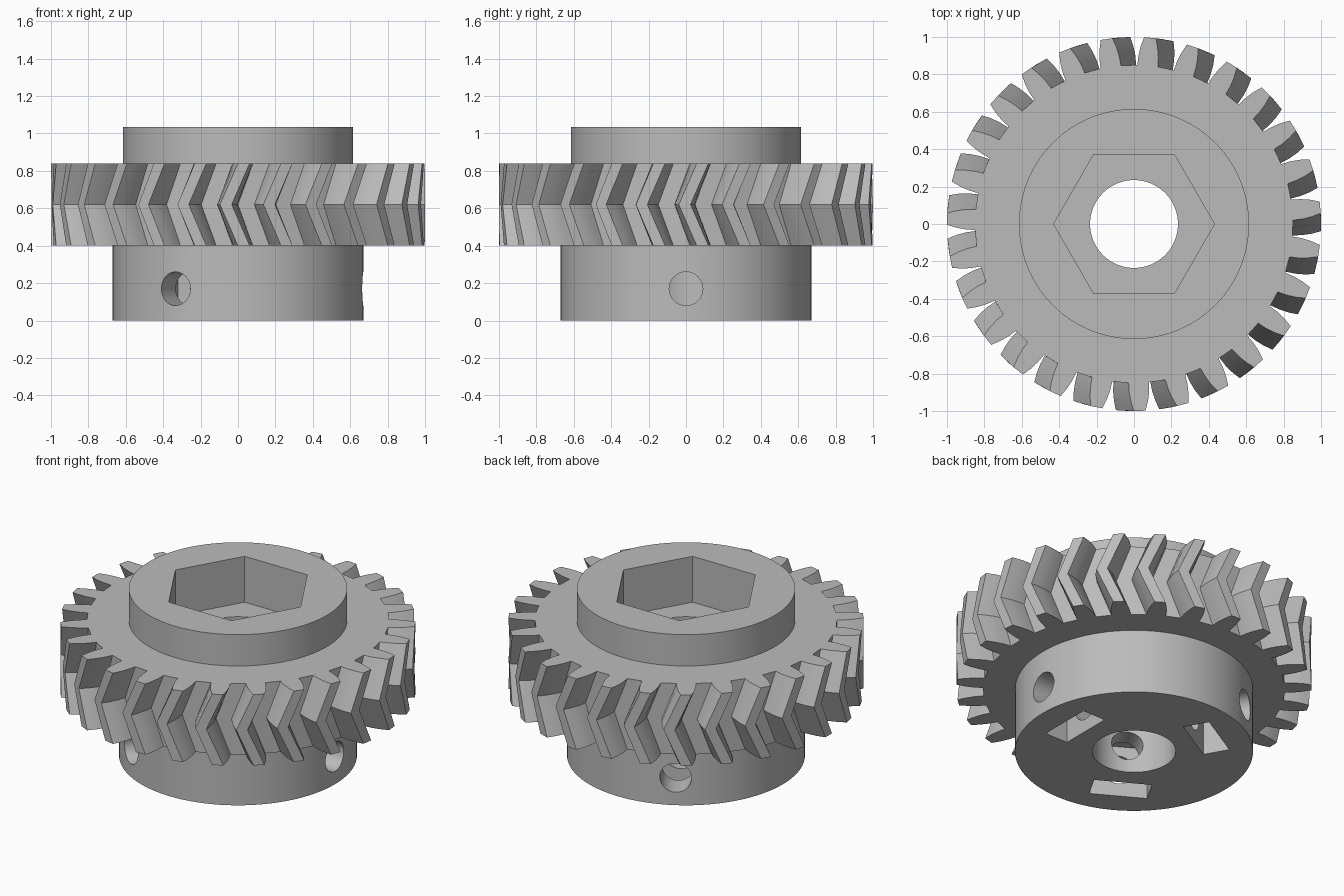
import bpy, bmesh, math
from mathutils import Matrix, Vector

cube = bpy.data.objects.get("Cube")
if cube:
    bpy.data.objects.remove(cube, do_unlink=True)

grey = bpy.data.materials.new("plain grey")
grey.use_nodes = True
colour = (0.5, 0.5, 0.5, 1)
grey.diffuse_color = colour
grey.node_tree.nodes["Principled BSDF"].inputs["Base Color"].default_value = colour


def loft(name, layers, matrix=Matrix()):
    """Closed solid through stacked outlines; layers = [(outline, z, twist)]."""
    bm = bmesh.new()
    rings = []
    for outline, z, twist in layers:
        turn = Matrix.Rotation(math.radians(twist), 4, 'Z')
        rings.append([bm.verts.new(turn @ Vector((x, y, z))) for x, y in outline])
    n = len(rings[0])
    for low, high in zip(rings, rings[1:]):
        for i in range(n):
            j = (i + 1) % n
            bm.faces.new((low[i], low[j], high[j], high[i]))
    bm.faces.new(rings[0][::-1])
    bm.faces.new(rings[-1])
    bm.transform(matrix)
    bmesh.ops.recalc_face_normals(bm, faces=bm.faces)
    mesh = bpy.data.meshes.new(name)
    bm.to_mesh(mesh)
    bm.free()
    mesh.materials.append(grey)
    ob = bpy.data.objects.new(name, mesh)
    bpy.context.collection.objects.link(ob)
    return ob


def prism(name, outline, z0, z1, matrix=Matrix()):
    return loft(name, [(outline, z0, 0), (outline, z1, 0)], matrix)


def polar(r, degrees):
    a = math.radians(degrees)
    return r * math.cos(a), r * math.sin(a)


def circle(r, n):
    return [polar(r, 360 * i / n) for i in range(n)]


def combine(target, tool, operation):
    tool.hide_render = True
    mod = target.modifiers.new(operation.lower(), 'BOOLEAN')
    mod.operation = operation
    mod.solver = 'EXACT'
    mod.object = tool
    bpy.context.view_layer.objects.active = target
    bpy.ops.object.modifier_apply(modifier=mod.name)
    bpy.data.objects.remove(tool, do_unlink=True)


# Herringbone toothed wheel
TEETH, PHASE, TWIST = 27, 5.1, -5.5
half_tooth = [(0.85, 3.7), (0.9, 3.4), (0.95, 2.75), (1.0, 1.8)]
outline = []
for t in range(TEETH):
    centre = PHASE + 360 * t / TEETH
    outline += [polar(r, centre - a) for r, a in half_tooth]
    outline += [polar(r, centre + a) for r, a in reversed(half_tooth)]
gear = loft("herringbone_gear", [(outline, 0.4, 0), (outline, 0.62, TWIST), (outline, 0.84, 0)])

# Lower hub and upper boss, sunk into the wheel
combine(gear, prism("lower_hub", circle(0.67, 96), 0, 0.5), 'UNION')
combine(gear, prism("upper_boss", circle(0.615, 96), 0.7, 1.035), 'UNION')

# Shaft bore and hexagonal socket
combine(gear, prism("shaft_bore", circle(0.235, 64), -0.1, 1.2), 'DIFFERENCE')
combine(gear, prism("hex_socket", circle(0.43, 6), 0.75, 1.2), 'DIFFERENCE')

# Three screw holes through the hub, each with a nut slot from below
slot = [(0.355, -0.165), (0.51, -0.165), (0.51, 0.165), (0.355, 0.165)]
for angle in (0, 120, 240):
    turn = Matrix.Rotation(math.radians(angle), 4, 'Z')
    lay_down = Matrix.Translation((0, 0, 0.17)) @ Matrix.Rotation(math.pi / 2, 4, 'Y')
    combine(gear, prism("nut_slot", slot, -0.1, 0.32, turn), 'DIFFERENCE')
    combine(gear, prism("screw_hole", circle(0.09, 32), 0.02, 0.9, turn @ lay_down), 'DIFFERENCE')

# Smooth round walls, crisp edges
bpy.ops.object.select_all(action='DESELECT')
gear.select_set(True)
bpy.context.view_layer.objects.active = gear
bpy.ops.object.shade_smooth_by_angle(angle=math.radians(25))
